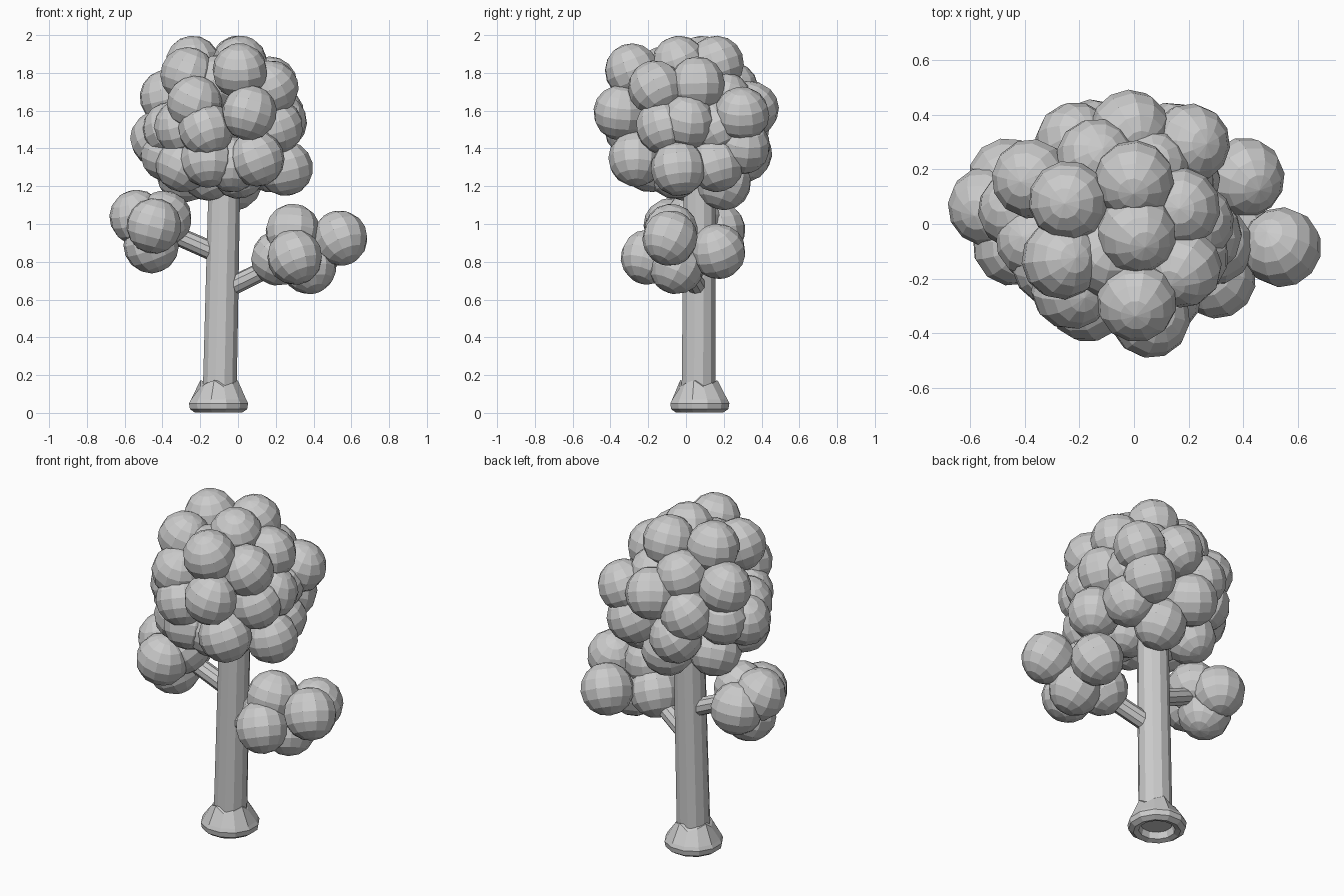
import bpy, bmesh, math, random
from mathutils import Vector, Matrix, Euler

if "Cube" in bpy.data.objects:
    bpy.data.objects.remove(bpy.data.objects["Cube"], do_unlink=True)
random.seed(4)

GREY = (0.6, 0.6, 0.6, 1)
grey = bpy.data.materials.new("plain_grey")
grey.use_nodes = True
grey.diffuse_color = GREY
grey.node_tree.nodes["Principled BSDF"].inputs["Base Color"].default_value = GREY


def finish(bm, name):
    bmesh.ops.recalc_face_normals(bm, faces=bm.faces)
    mesh = bpy.data.meshes.new(name)
    bm.to_mesh(mesh)
    bm.free()
    mesh.materials.append(grey)
    obj = bpy.data.objects.new(name, mesh)
    bpy.context.collection.objects.link(obj)
    return obj


def leaf_cluster(name, centres, radius=0.147):
    """Faceted balls, each turned at random."""
    bm = bmesh.new()
    for c in centres:
        turn = Euler([random.uniform(-0.5, 0.5) for _ in range(3)]).to_matrix().to_4x4()
        bmesh.ops.create_uvsphere(bm, u_segments=12, v_segments=8, radius=radius,
                                  matrix=Matrix.Translation(c) @ turn)
    return finish(bm, name)


def loft(name, rings, sides=12, jagged_ring=None, jag=0.018):
    """Join rings given as (x, y, z, radius) and close the ends."""
    bm = bmesh.new()
    loops = []
    for k, (x, y, z, r) in enumerate(rings):
        loop = []
        for i in range(sides):
            a = math.tau * (i + 0.5) / sides
            dz = jag * (i % 3 - 1) if k == jagged_ring else 0
            loop.append(bm.verts.new((x + r * math.cos(a), y + r * math.sin(a), z + dz)))
        loops.append(loop)
    for low, high in zip(loops, loops[1:]):
        for i in range(sides):
            j = (i + 1) % sides
            bm.faces.new((low[i], low[j], high[j], high[i]))
    bm.faces.new(loops[0])
    bm.faces.new(loops[-1])
    return finish(bm, name)


def branch(name, start, end, radius=0.051):
    start, end = Vector(start), Vector(end)
    axis = end - start
    bm = bmesh.new()
    bmesh.ops.create_cone(bm, cap_ends=True, segments=10, radius1=radius,
                          radius2=radius * 0.95, depth=axis.length,
                          matrix=Matrix.Translation((start + end) / 2)
                          @ axis.to_track_quat("Z", "Y").to_matrix().to_4x4())
    return finish(bm, name)


# Trunk, and the flared foot with a hollow underside
loft("trunk", [(-0.098, 0.066, 0.05, 0.093), (-0.068, 0.074, 1.4, 0.086)])
loft("trunk_foot", [(-0.103, 0.072, 0.06, 0.09), (-0.103, 0.072, 0.012, 0.1),
                    (-0.103, 0.072, 0.002, 0.13), (-0.103, 0.073, 0.02, 0.157),
                    (-0.103, 0.073, 0.05, 0.162), (-0.103, 0.073, 0.07, 0.152),
                    (-0.1, 0.068, 0.155, 0.102), (-0.098, 0.066, 0.165, 0.08)],
     jagged_ring=6)

# Side branches
branch("left_branch", (-0.025, 0.055, 0.675), (0.27, -0.03, 0.82))
branch("right_branch", (-0.1, 0.075, 0.84), (-0.42, 0.06, 0.98))

# Leaves on the side branches
leaf_cluster("left_branch_leaves", [
    (0.30, -0.2, 0.825), (0.54, -0.085, 0.925), (0.405, 0.17, 0.855),
    (0.29, -0.08, 0.96), (0.375, -0.05, 0.775), (0.215, -0.02, 0.82)])
leaf_cluster("right_branch_leaves", [
    (-0.535, 0.065, 1.035), (-0.445, -0.08, 0.99), (-0.39, 0.04, 1.03),
    (-0.46, 0.17, 0.97), (-0.46, 0.05, 0.885)])

# Crown, from the top layer down
leaf_cluster("crown_top", [
    (0.01, -0.285, 1.81), (0.01, -0.035, 1.85), (0.0, 0.16, 1.85),
    (-0.24, 0.085, 1.85), (-0.265, -0.13, 1.79), (-0.1, -0.12, 1.75),
    (0.17, 0.06, 1.74), (0.175, -0.16, 1.72), (-0.14, 0.24, 1.71)])
leaf_cluster("crown_middle", [
    (0.06, -0.345, 1.59), (-0.23, -0.24, 1.64), (-0.17, -0.285, 1.5),
    (-0.375, 0.165, 1.67), (0.06, 0.2, 1.66), (0.205, 0.295, 1.58),
    (-0.015, 0.345, 1.61), (-0.215, 0.3, 1.52), (0.22, 0.005, 1.54),
    (0.2, -0.12, 1.515), (-0.36, -0.06, 1.5), (-0.3, -0.15, 1.51),
    (-0.425, 0.05, 1.45), (-0.36, 0.16, 1.48), (0.15, 0.16, 1.51),
    (-0.05, 0.0, 1.55)])
leaf_cluster("crown_bottom", [
    (0.1, -0.265, 1.345), (0.25, -0.04, 1.295), (-0.16, -0.23, 1.34),
    (-0.29, -0.13, 1.315), (-0.03, -0.19, 1.315), (0.0, -0.06, 1.28),
    (0.17, 0.16, 1.315), (-0.02, 0.2, 1.22), (0.14, 0.3, 1.41),
    (-0.15, 0.31, 1.37), (-0.285, 0.13, 1.26), (-0.37, -0.02, 1.37),
    (-0.16, 0.0, 1.27)])
